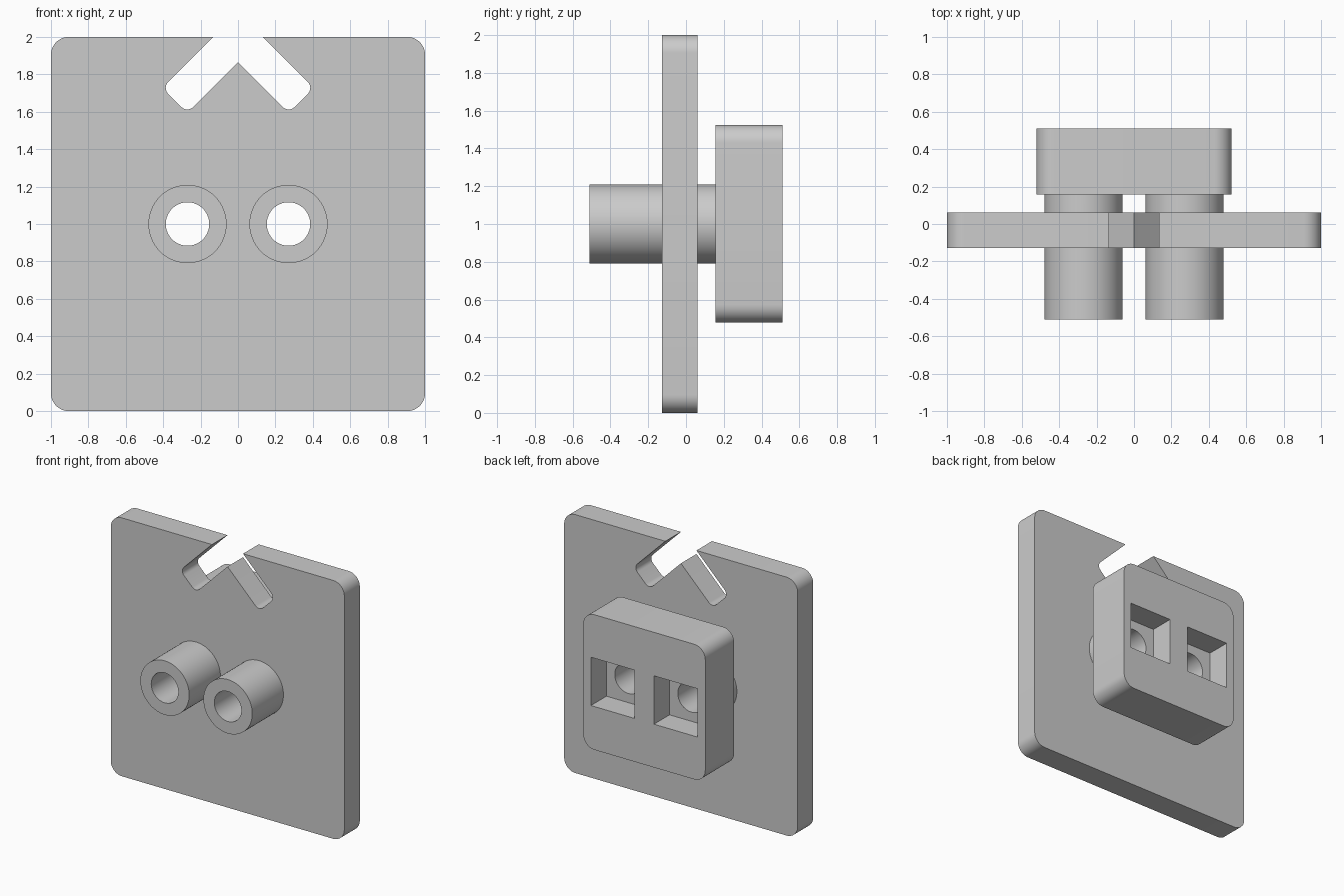
import bpy
import bmesh
from math import sin, cos, pi
from mathutils import Vector

if "Cube" in bpy.data.objects:
    bpy.data.objects.remove(bpy.data.objects["Cube"])

grey = bpy.data.materials.new("grey plastic")
grey.diffuse_color = (0.6, 0.6, 0.6, 1)
grey.use_nodes = True
grey.node_tree.nodes["Principled BSDF"].inputs["Base Color"].default_value = grey.diffuse_color


def rounded(corners, steps=10):
    """Outline in x/z; each corner is (x, z, fillet radius) at a right angle."""
    out = []
    for i, (x, z, r) in enumerate(corners):
        p = Vector((x, z))
        if r == 0:
            out.append(p)
            continue
        d1 = (Vector(corners[i - 1][:2]) - p).normalized()
        d2 = (Vector(corners[(i + 1) % len(corners)][:2]) - p).normalized()
        c = p + r * (d1 + d2)
        for k in range(steps + 1):
            a = pi / 2 * k / steps
            out.append(c - r * (d2 * cos(a) + d1 * sin(a)))
    return out


def box(x0, x1, z0, z1, r=0):
    return rounded([(x0, z0, r), (x1, z0, r), (x1, z1, r), (x0, z1, r)])


def circle(x, z, r, n=64):
    return [Vector((x + r * cos(2 * pi * k / n), z + r * sin(2 * pi * k / n))) for k in range(n)]


def prism(name, outline, y0, y1):
    """Extrude an x/z outline from y0 to y1."""
    bm = bmesh.new()
    face = bm.faces.new([bm.verts.new((p.x, y0, p.y)) for p in outline])
    ext = bmesh.ops.extrude_face_region(bm, geom=[face])
    verts = [v for v in ext["geom"] if isinstance(v, bmesh.types.BMVert)]
    bmesh.ops.translate(bm, verts=verts, vec=(0, y1 - y0, 0))
    bmesh.ops.recalc_face_normals(bm, faces=bm.faces)
    mesh = bpy.data.meshes.new(name)
    bm.to_mesh(mesh)
    bm.free()
    mesh.materials.append(grey)
    ob = bpy.data.objects.new(name, mesh)
    bpy.context.collection.objects.link(ob)
    return ob


def combine(target, other, operation):
    """Apply a boolean and discard the second part."""
    bpy.context.view_layer.objects.active = target
    mod = target.modifiers.new("join", "BOOLEAN")
    mod.operation, mod.object, mod.solver = operation, other, "EXACT"
    bpy.ops.object.modifier_apply(modifier=mod.name)
    bpy.data.objects.remove(other)


FRONT, PLATE_F, PLATE_B, BLOCK_F, BACK = -0.51, -0.128, 0.062, 0.157, 0.51
HOLE_X, MID_Z = 0.27, 1.0

# Plate with two slanted slots meeting at the middle of the top edge
R, S = 0.095, 0.045
plate = prism("slotted_plate_with_sockets", rounded([
    (-1, 0, R), (1, 0, R), (1, 2, R),
    (0.133, 2, 0), (0.405, 1.728, S), (0.271, 1.594, S), (0, 1.865, 0),
    (-0.271, 1.594, S), (-0.405, 1.728, S), (-0.133, 2, 0), (-1, 2, R)]),
    PLATE_F, PLATE_B)

# Rear block
combine(plate, prism("rear_block", box(-0.522, 0.522, 0.478, 1.524, R), BLOCK_F, BACK), "UNION")

# Tubes through the plate into the block, with bores and square rear pockets
for x in (-HOLE_X, HOLE_X):
    combine(plate, prism("tube", circle(x, MID_Z, 0.209), FRONT, 0.22), "UNION")
for x in (-HOLE_X, HOLE_X):
    combine(plate, prism("bore", circle(x, MID_Z, 0.116), FRONT - 0.1, BACK - 0.1), "DIFFERENCE")
    pocket = box(x - 0.187, x + 0.187, MID_Z - 0.187, MID_Z + 0.187)
    combine(plate, prism("pocket", pocket, BACK - 0.19, BACK + 0.1), "DIFFERENCE")

# Smooth curved walls, keep edges sharp
bpy.ops.object.select_all(action="DESELECT")
plate.select_set(True)
bpy.context.view_layer.objects.active = plate
bpy.ops.object.shade_smooth_by_angle(angle=pi / 6)
